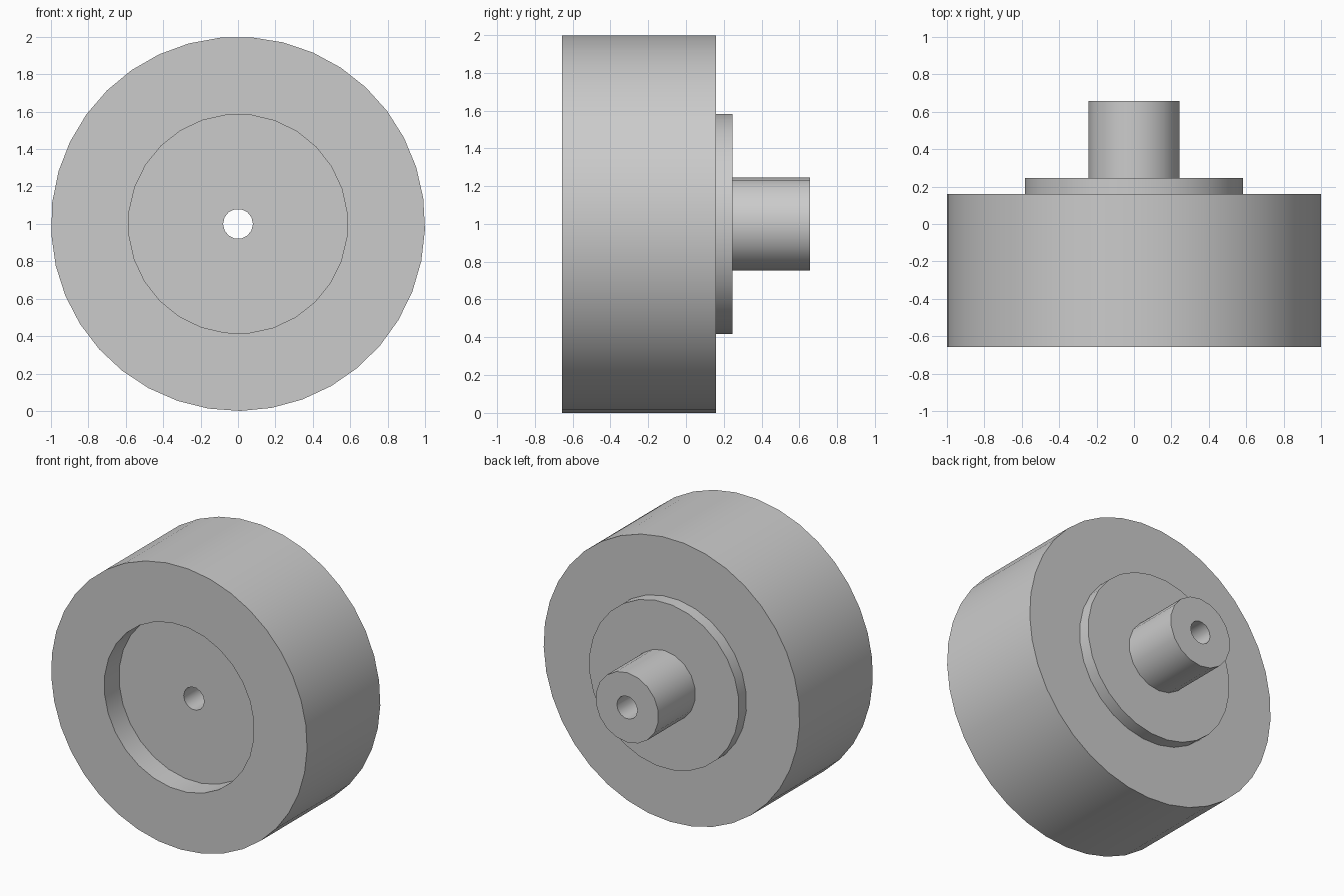
import bpy
import math

if "Cube" in bpy.data.objects:
    bpy.data.objects.remove(bpy.data.objects["Cube"], do_unlink=True)

# Plain grey finish
grey = bpy.data.materials.new("plain grey")
grey.use_nodes = True
grey.diffuse_color = (0.6, 0.6, 0.6, 1)
grey.node_tree.nodes["Principled BSDF"].inputs["Base Color"].default_value = (0.6, 0.6, 0.6, 1)


def disc(name, radius, y0, y1, sides, first_angle):
    """Cylinder along y, with its first corner at first_angle from +x."""
    bpy.ops.mesh.primitive_cylinder_add(
        vertices=sides, radius=radius, depth=y1 - y0,
        location=(0, (y0 + y1) / 2, 1), rotation=(math.pi / 2, 0, 0))
    ob = bpy.context.object
    ob.name = ob.data.name = name
    bpy.ops.object.transform_apply(location=False, rotation=True, scale=False)
    # Primitive corners start at the top; turn them about the y axis
    ob.rotation_euler.y = math.radians(90 - first_angle)
    bpy.ops.object.transform_apply(location=True, rotation=True, scale=False)
    ob.data.materials.append(grey)
    return ob


def combine(target, tool, operation):
    mod = target.modifiers.new(tool.name, "BOOLEAN")
    mod.object, mod.operation, mod.solver = tool, operation, "EXACT"
    bpy.context.view_layer.objects.active = target
    bpy.ops.object.modifier_apply(modifier=mod.name)
    bpy.data.objects.remove(tool, do_unlink=True)


FRONT, BODY_BACK, FLANGE_BACK, HUB_BACK = -0.657, 0.16, 0.245, 0.657

# Wide wheel body with a raised flange and a hub behind it
wheel = disc("wheel_body", 1.0, FRONT, BODY_BACK, 37, 8)
combine(wheel, disc("flange", 0.586, 0.05, FLANGE_BACK, 28, 6), "UNION")
combine(wheel, disc("hub", 0.246, 0.1, HUB_BACK, 18, 10), "UNION")

# Shallow front recess and a bore through the whole length
combine(wheel, disc("recess", 0.586, FRONT - 0.2, FRONT + 0.165, 28, 6), "DIFFERENCE")
combine(wheel, disc("bore", 0.08, -1, 1, 14, 0), "DIFFERENCE")

# Smooth rims, crisp edges
bpy.ops.object.select_all(action="DESELECT")
wheel.select_set(True)
bpy.context.view_layer.objects.active = wheel
bpy.ops.object.shade_smooth_by_angle(angle=math.radians(40))
